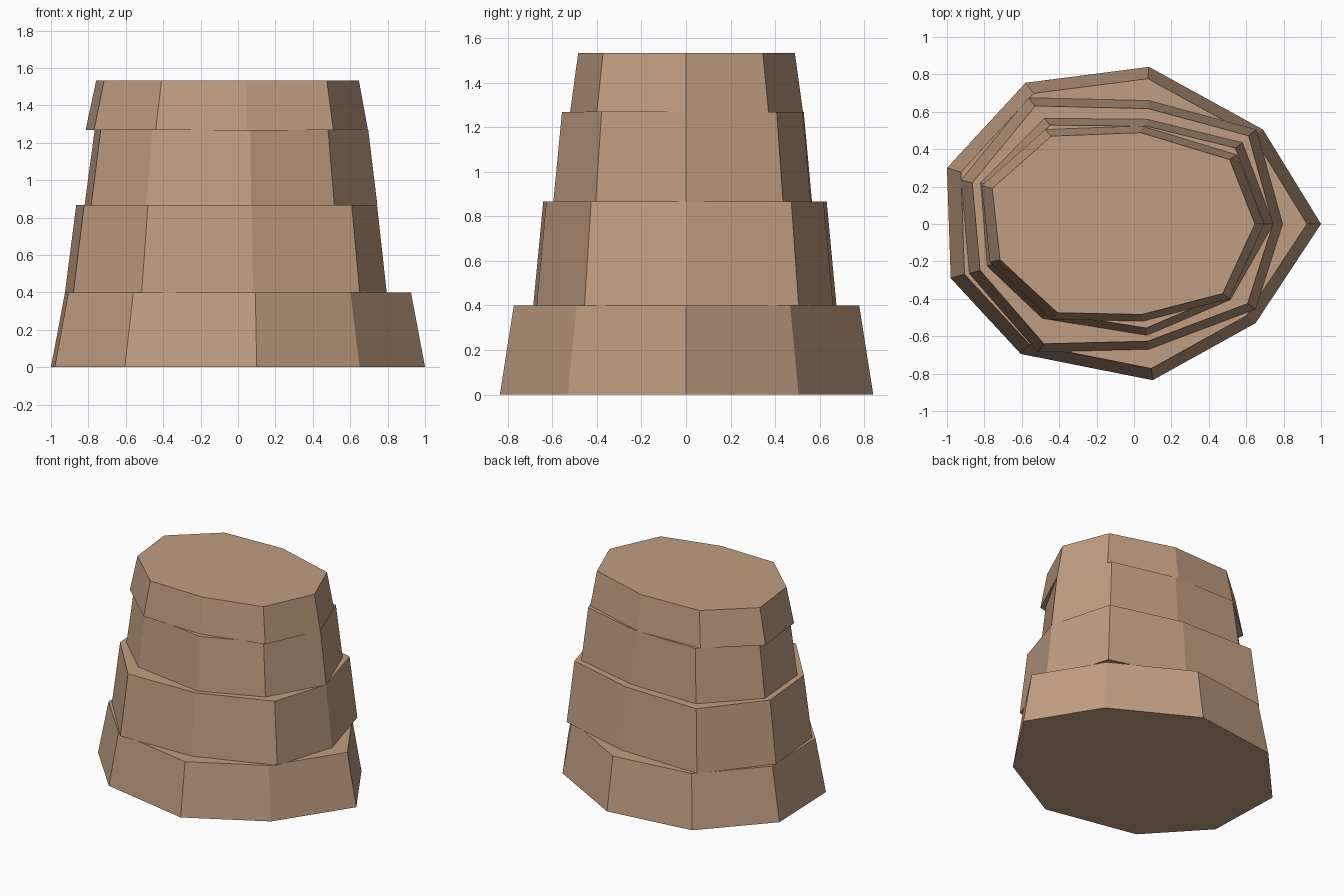
import bpy
import bmesh

# Remove the default cube only
default_cube = bpy.data.objects.get("Cube")
if default_cube:
    bpy.data.objects.remove(default_cube, do_unlink=True)


def make_material(name, colour):
    material = bpy.data.materials.new(name)
    material.use_nodes = True
    material.diffuse_color = colour
    shader = next(n for n in material.node_tree.nodes if n.type == "BSDF_PRINCIPLED")
    shader.inputs["Base Color"].default_value = colour
    shader.inputs["Roughness"].default_value = 0.9
    return material


def make_tier(name, outline, bottom, top, taper, material):
    """Extrude an irregular rock outline upward and taper its upper rim."""
    bm = bmesh.new()
    base = bm.faces.new([bm.verts.new((x, y, bottom)) for x, y in outline])
    extruded = bmesh.ops.extrude_face_region(bm, geom=[base], use_keep_orig=True)
    for item in extruded["geom"]:
        if isinstance(item, bmesh.types.BMVert):
            item.co.x *= taper
            item.co.y *= taper
            item.co.z = top
    bmesh.ops.recalc_face_normals(bm, faces=bm.faces[:])
    mesh = bpy.data.meshes.new(name)
    bm.to_mesh(mesh)
    bm.free()
    mesh.materials.append(material)
    tier = bpy.data.objects.new(name, mesh)
    bpy.context.collection.objects.link(tier)
    return tier


sandstone = make_material("sandstone brown", (0.53, 0.34, 0.22, 1))

# Nine-sided outlines, counter-clockwise from the left (+x) corner
base_outline = [(1, 0), (.69, .505), (.08, .84), (-.58, .755), (-1, .3),
                (-.98, -.29), (-.605, -.695), (.1, -.835), (.65, -.53)]
lower_outline = [(.795, 0), (.655, .505), (.08, .66), (-.565, .675), (-.925, .235),
                 (-.88, -.265), (-.515, -.685), (.08, -.67), (.65, -.455)]
upper_outline = [(.745, 0), (.58, .435), (.07, .56), (-.48, .565), (-.82, .22),
                 (-.785, -.225), (-.49, -.505), (.07, -.595), (.515, -.405)]
cap_outline = [(.695, 0), (.55, .37), (.04, .525), (-.475, .505), (-.815, .205),
               (-.77, -.205), (-.44, -.51), (.045, -.52), (.51, -.4)]

# Stacked rock layers
make_tier("base_rock_layer", base_outline, 0, .4, .925, sandstone)
make_tier("lower_rock_layer", lower_outline, .4, .867, .935, sandstone)
make_tier("upper_rock_layer", upper_outline, .867, 1.267, .935, sandstone)
make_tier("cap_rock_layer", cap_outline, 1.267, 1.533, .93, sandstone)
